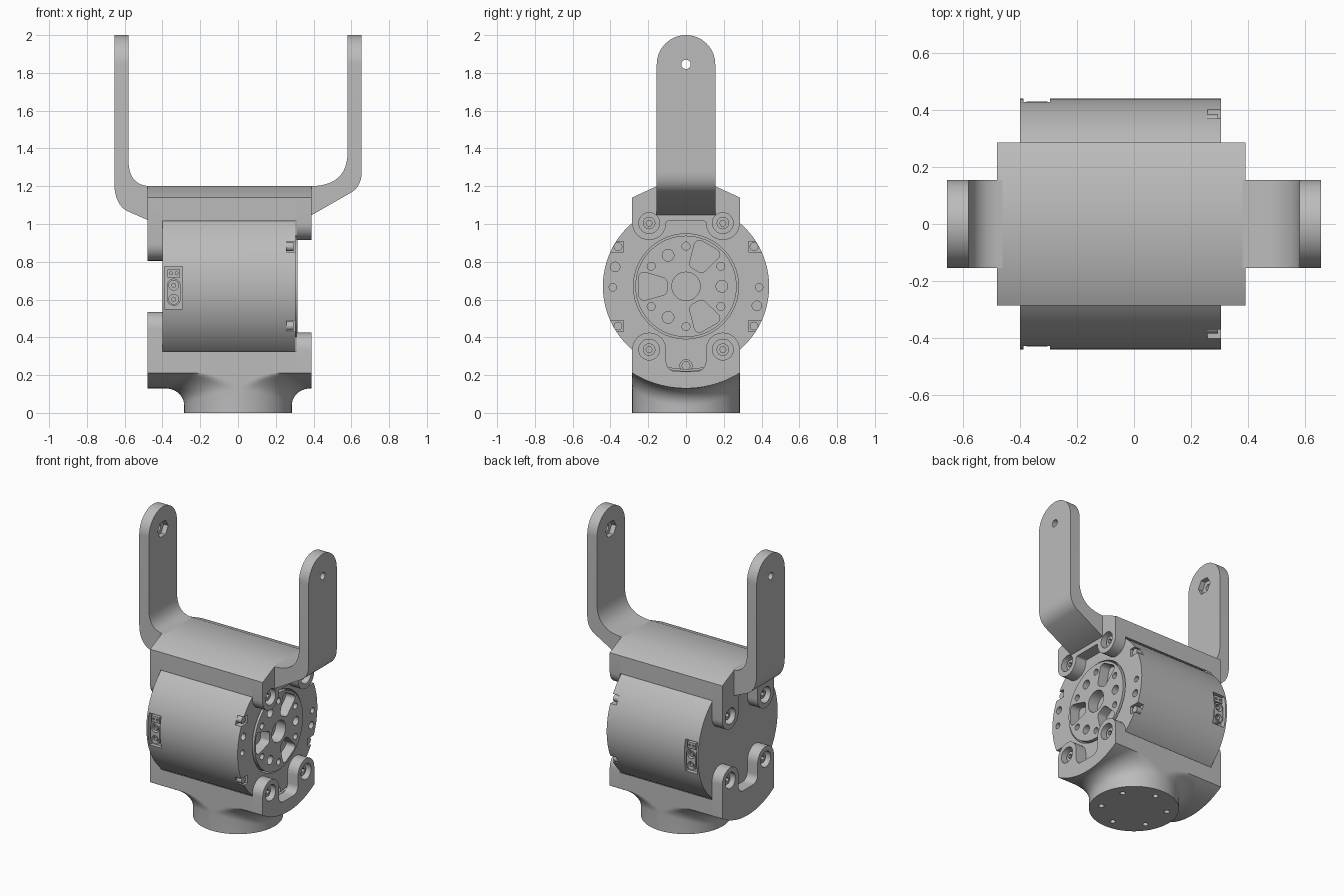
import bpy, bmesh
from math import sin, cos, pi, sqrt, radians
from mathutils import Vector
from mathutils.geometry import convex_hull_2d

if "Cube" in bpy.data.objects:
    bpy.data.objects.remove(bpy.data.objects["Cube"])

grey = bpy.data.materials.new("plain grey")
grey.use_nodes = True
colour = (0.5, 0.5, 0.5, 1)
grey.diffuse_color = colour
grey.node_tree.nodes["Principled BSDF"].inputs["Base Color"].default_value = colour

AXIS_Z = 0.67            # height of the motor axis
HALF = 0.285             # half width of the bracket
ARM = 0.155              # half width of the arms
parts = []


# ---- helpers ----
def arc(cx, cy, r, a0, a1, n=16):
    return [(cx + r * cos(radians(a0 + (a1 - a0) * i / n)),
             cy + r * sin(radians(a0 + (a1 - a0) * i / n))) for i in range(n + 1)]


def circle(cx, cy, r, n=24):
    return arc(cx, cy, r, 0, 360, n)[:-1]


def rect(x0, x1, y0, y1):
    return [(x0, y0), (x1, y0), (x1, y1), (x0, y1)]


def bend(p0, p1, p2, n=12):
    p0, p1, p2 = Vector(p0), Vector(p1), Vector(p2)
    return [tuple(p0 * (1 - t) ** 2 + p1 * 2 * t * (1 - t) + p2 * t * t)
            for t in (i / n for i in range(n + 1))]


def hull(circles):
    pts = [p for c in circles for p in circle(*c)]
    return [pts[i] for i in convex_hull_2d(pts)]


def place(axis, p, d):
    return {"x": (d, p[0], p[1]), "y": (p[0], d, p[1]), "z": (p[0], p[1], d)}[axis]


def prism(bm, axis, pts, a, b):
    lo = [bm.verts.new(place(axis, p, a)) for p in pts]
    hi = [bm.verts.new(place(axis, p, b)) for p in pts]
    bm.faces.new(lo)
    bm.faces.new(hi[::-1])
    for i in range(len(pts)):
        j = (i + 1) % len(pts)
        bm.faces.new((lo[i], hi[i], hi[j], lo[j]))


def finish(name, bm, part=True):
    bmesh.ops.recalc_face_normals(bm, faces=bm.faces[:])
    mesh = bpy.data.meshes.new(name)
    bm.to_mesh(mesh)
    bm.free()
    mesh.materials.append(grey)
    ob = bpy.data.objects.new(name, mesh)
    bpy.context.scene.collection.objects.link(ob)
    if part:
        parts.append(ob)
    return ob


def solid(name, *prisms, part=True):
    bm = bmesh.new()
    for p in prisms:
        prism(bm, *p)
    return finish(name, bm, part)


def cut(ob, *prisms, operation="DIFFERENCE"):
    cutter = solid("cutter", *prisms, part=False)
    cutter.hide_render = True
    mod = ob.modifiers.new("cut", "BOOLEAN")
    mod.operation, mod.object, mod.solver = operation, cutter, "EXACT"
    bpy.context.view_layer.objects.active = ob
    bpy.ops.object.modifier_apply(modifier=mod.name)
    bpy.data.objects.remove(cutter)


# ---- motor housing with pockets for hub, connectors and corner bolts ----
motor = solid("motor_housing", ("x", circle(0, AXIS_Z, 0.44, 128), -0.40, 0.305))
corners = [(sy * 0.36, AXIS_Z + sz * 0.21) for sy in (-1, 1) for sz in (-1, 1)]
pockets = [("x", circle(0, AXIS_Z, 0.278, 96), 0.24, 0.33)]
for s in (-1, 1):
    pockets.append(("y", rect(-0.388, -0.295, 0.55, 0.775), s * 0.395, s * 0.5))
    pockets.append(("x", circle(s * 0.387, AXIS_Z - 0.005, 0.02), 0.27, 0.33))
    pockets.append(("x", circle(s * 0.375, AXIS_Z - s * 0.103, 0.025), 0.27, 0.33))
for y, z in corners:
    s = 1 if y > 0 else -1
    pockets.append(("x", rect(*sorted((s * 0.33, s * 0.47)), z - 0.028, z + 0.028), 0.258, 0.33))
pockets.append(("x", circle(0, 0.25, 0.032), 0.27, 0.33))
cut(motor, *pockets)

solid("housing_bolts", *[("x", circle(y, z, 0.023), 0.25, 0.295) for y, z in corners + [(0, 0.25)]])

# ---- output hub with its hole pattern ----
hub = solid("output_hub", ("x", circle(0, AXIS_Z, 0.268, 96), 0.235, 0.315))
holes = [("x", circle(0, AXIS_Z, 0.075, 40), 0.24, 0.33)]
for k in range(6):
    a = radians(30 + 60 * k)
    holes.append(("x", circle(0.213 * cos(a), AXIS_Z + 0.213 * sin(a), 0.021), 0.27, 0.33))
for k in range(3):
    a = radians(120 * k)
    holes.append(("x", circle(0.19 * cos(a), AXIS_Z + 0.19 * sin(a), 0.031), 0.25, 0.33))
    u, v = Vector((-cos(a), -sin(a))), Vector((sin(a), -cos(a)))
    lobes = []
    for r, t, rad in ((0.222, 0.046, 0.028), (0.13, 0.018, 0.03)):
        for s in (-1, 1):
            c = u * r + v * t * s
            lobes.append((c.x, c.y + AXIS_Z, rad))
    holes.append(("x", hull(lobes), 0.245, 0.33))
cut(hub, *holes)

# ---- cable connectors on both sides ----
for s, side in ((-1, "front"), (1, "back")):
    plug = solid(side + "_connector",
                 ("y", hull([(-0.34, 0.603, 0.036), (-0.34, 0.675, 0.036)]), s * 0.38, s * 0.43),
                 ("y", rect(-0.372, -0.308, 0.718, 0.76), s * 0.38, s * 0.425))
    cut(plug, *[("y", circle(-0.34, z, 0.026), s * 0.40, s * 0.45) for z in (0.602, 0.676)],
        *[("y", circle(x, 0.739, 0.008, 8), s * 0.41, s * 0.45) for x in (-0.355, -0.325)])
    solid(side + "_connector_pins",
          *[("y", circle(-0.34, z, 0.013, 12), s * 0.39, s * 0.425) for z in (0.602, 0.676)])


# ---- brackets: saddle body plus tabbed end plates ----
def to_world(half, sign):
    full = half + [(-y, w) for y, w in reversed(half)]
    return [(y, AXIS_Z + sign * w) for y, w in full]


def outer_edge(sign):
    if sign > 0:
        return [(HALF, 0.47), (ARM, 0.53)]
    return [(0.54 * sin(a), 0.54 * cos(a)) for a in (0.556 * (1 - i / 16) for i in range(16))]


def end_plate(name, sign, x_in, x_out, tab_w, gap):
    f = min(0.05, gap - tab_w)
    half = arc(0.105 - f, gap - f, f, 90, 0, 8) + arc(0.195, tab_w, 0.09, 180, 360)
    plate = solid(name, ("x", to_world(half + outer_edge(sign), sign), x_in, x_out))
    step = 1 if x_out > x_in else -1
    seat = x_in + step * 0.03
    spots = [(s * 0.195, AXIS_Z + sign * tab_w) for s in (-1, 1)]
    cut(plate, *[("x", circle(y, z, 0.055, 32), seat, x_out + step * 0.02) for y, z in spots])
    screws = solid(name + "_screws", *[("x", circle(y, z, 0.033), seat - step * 0.01, seat + step * 0.025)
                                       for y, z in spots])
    cut(screws, *[("x", circle(y, z, 0.017, 6), seat + step * 0.005, x_out) for y, z in spots])


for sign, label in ((1, "upper"), (-1, "lower")):
    saddle = [(0.448 * sin(a), 0.448 * cos(a)) for a in (0.689 * (i + 1) / 16 for i in range(16))]
    solid(label + "_bracket_body", ("x", to_world(saddle + outer_edge(sign), sign), -0.40, 0.31))
    end_plate(label + "_hub_side_plate", sign, 0.31, 0.39, 0.335, 0.345 if sign > 0 else 0.45)
    end_plate(label + "_rear_side_plate", sign, -0.40, -0.48, 0.225, 0.35)

# ---- fork arms with round tips, pivot holes and hex nut pockets ----
right_arm = (bend((-0.46, 1.2), (-0.58, 1.2), (-0.58, 1.34)) + [(-0.58, 2.01), (-0.655, 2.01)]
             + bend((-0.655, 1.22), (-0.655, 1.11), (-0.59, 1.07)) + [(-0.48, 1.022), (-0.46, 1.022)])
left_arm = (bend((0.38, 1.2), (0.58, 1.2), (0.58, 1.38)) + [(0.58, 2.01), (0.655, 2.01)]
            + bend((0.655, 1.28), (0.655, 1.2), (0.6, 1.167)) + [(0.39, 1.047), (0.38, 1.047)])
for s, name, outline in ((-1, "right_arm", right_arm), (1, "left_arm", left_arm)):
    arm = solid(name, ("y", outline, -ARM, ARM))
    tip = arc(0, 2 - ARM, ARM, 0, 180, 32) + [(-ARM, 0.9), (ARM, 0.9)]
    cut(arm, ("x", tip, s * 0.3, s * 0.8), operation="INTERSECT")
    cut(arm, ("x", circle(0, 2 - ARM, 0.058, 6), s * 0.55, s * 0.615))
    cut(arm, ("x", circle(0, 2 - ARM, 0.025), s * 0.55, s * 0.7))

# ---- round pedestal flaring into the lower bracket ----
bm = bmesh.new()
N, rings = 96, []
fillet = [(0.385 - 0.1 * sin(t), 0.09 * (1 - cos(t))) for t in (pi / 2 * (1 - i / 10) for i in range(11))]
for k in range(-1, len(fillet) + 1):
    ring = []
    for i in range(N):
        a = 2 * pi * i / N
        if k == -1:
            r, drop = HALF, None
        elif k == len(fillet):
            r, drop = 0.2, None
        else:
            r, drop = fillet[k]
        y = max(-HALF, min(HALF, r * sin(a)))
        under = AXIS_Z - sqrt(0.54 ** 2 - y * y)
        z = under - drop if drop is not None else (0 if k == -1 else 0.2)
        ring.append(bm.verts.new((r * cos(a), y, z)))
    rings.append(ring)
for lo, hi in zip(rings, rings[1:]):
    for i in range(N):
        j = (i + 1) % N
        bm.faces.new((lo[i], lo[j], hi[j], hi[i]))
bm.faces.new(rings[0][::-1])
bm.faces.new(rings[-1])
pedestal = finish("pedestal", bm)
cut(pedestal, *[("z", circle(0.21 * cos(a), 0.21 * sin(a), 0.018, 16), -0.05, 0.06)
                for a in (radians(30 + 60 * k) for k in range(6))])

# ---- smooth curved faces, keep crisp edges ----
bpy.ops.object.select_all(action="DESELECT")
for ob in parts:
    ob.select_set(True)
bpy.context.view_layer.objects.active = motor
bpy.ops.object.shade_smooth_by_angle(angle=radians(30))
